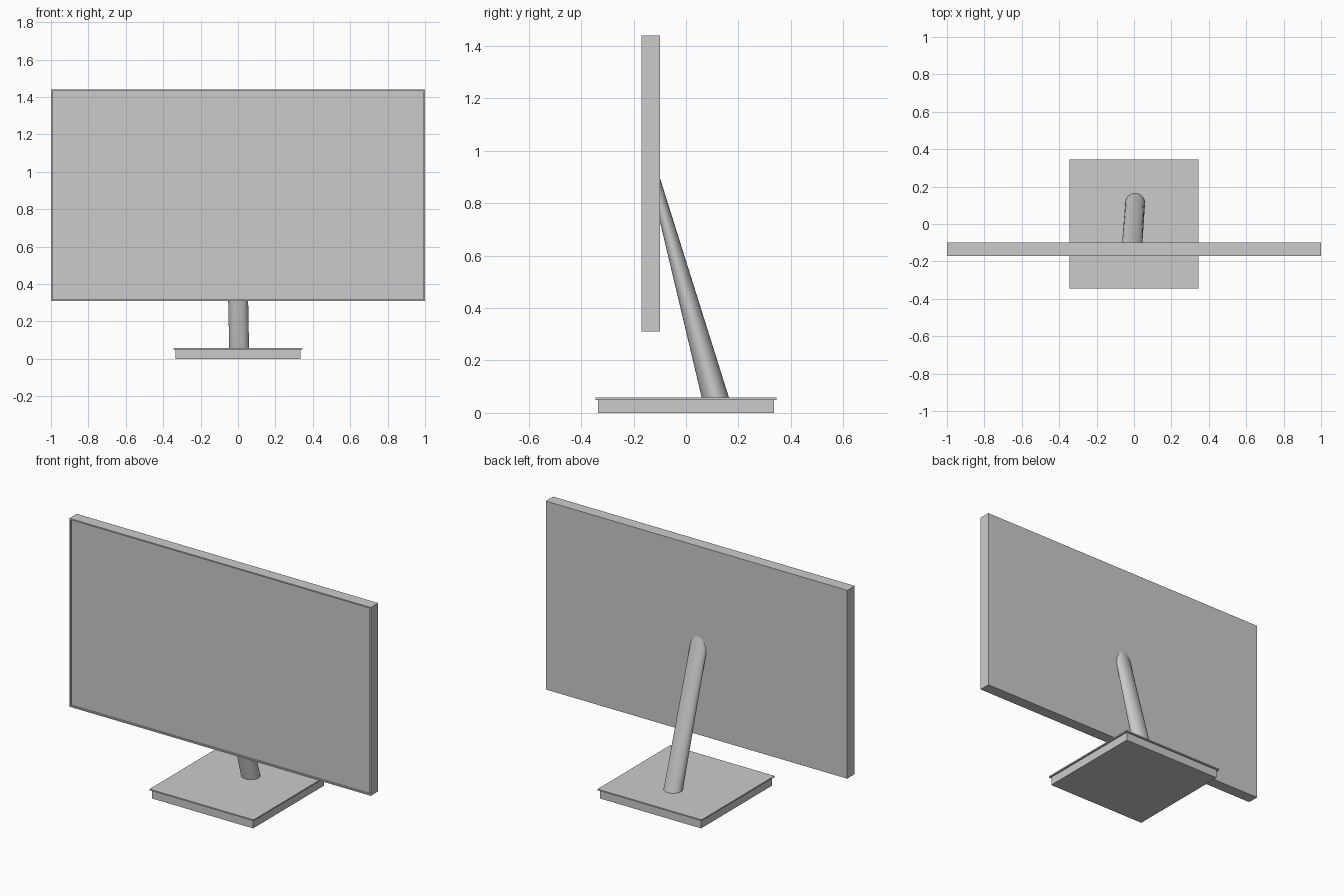
import bpy, bmesh, math

if "Cube" in bpy.data.objects:
    bpy.data.objects.remove(bpy.data.objects["Cube"])


def finish(name, bm):
    bmesh.ops.recalc_face_normals(bm, faces=bm.faces)
    mesh = bpy.data.meshes.new(name)
    bm.to_mesh(mesh)
    bm.free()
    obj = bpy.data.objects.new(name, mesh)
    bpy.context.collection.objects.link(obj)
    return obj


def box(lo, hi):
    bm = bmesh.new()
    bmesh.ops.create_cube(bm, size=1)
    for v in bm.verts:
        for i in range(3):
            v.co[i] = hi[i] if v.co[i] > 0 else lo[i]
    bm.normal_update()
    return bm


# Screen housing with thin bezel and recessed display
bm = box((-1, -0.17, 0.31), (1, -0.1, 1.44))
front = min(bm.faces, key=lambda f: f.calc_center_median().y)
bmesh.ops.inset_region(bm, faces=[front], thickness=0.011)
bmesh.ops.inset_region(bm, faces=[front], thickness=0.0005)
for v in front.verts:
    v.co.y += 0.01
finish("screen", bm)

# Base: slab with a slightly wider top plate
finish("base_slab", box((-0.335, -0.335, 0), (0.335, 0.335, 0.05)))
finish("base_plate", box((-0.345, -0.345, 0.05), (0.345, 0.345, 0.058)))

# Slanted stand: loft from a circle on the base to an oval on the screen back
SIDES = 32
bm = bmesh.new()
bottom, top = [], []
for i in range(SIDES):
    c, s = math.cos(2 * math.pi * i / SIDES), math.sin(2 * math.pi * i / SIDES)
    bottom.append(bm.verts.new((0.006 + 0.053 * c, 0.112 + 0.052 * s, 0.058)))
    top.append(bm.verts.new((-0.009 + 0.054 * c, -0.1, 0.815 + 0.083 * s)))
for i in range(SIDES):
    j = (i + 1) % SIDES
    bm.faces.new((bottom[i], bottom[j], top[j], top[i]))
bm.faces.new(bottom)
bm.faces.new(top)
stand = finish("stand_neck", bm)
bpy.context.view_layer.objects.active = stand
stand.select_set(True)
bpy.ops.object.shade_smooth_by_angle(angle=math.radians(30))
